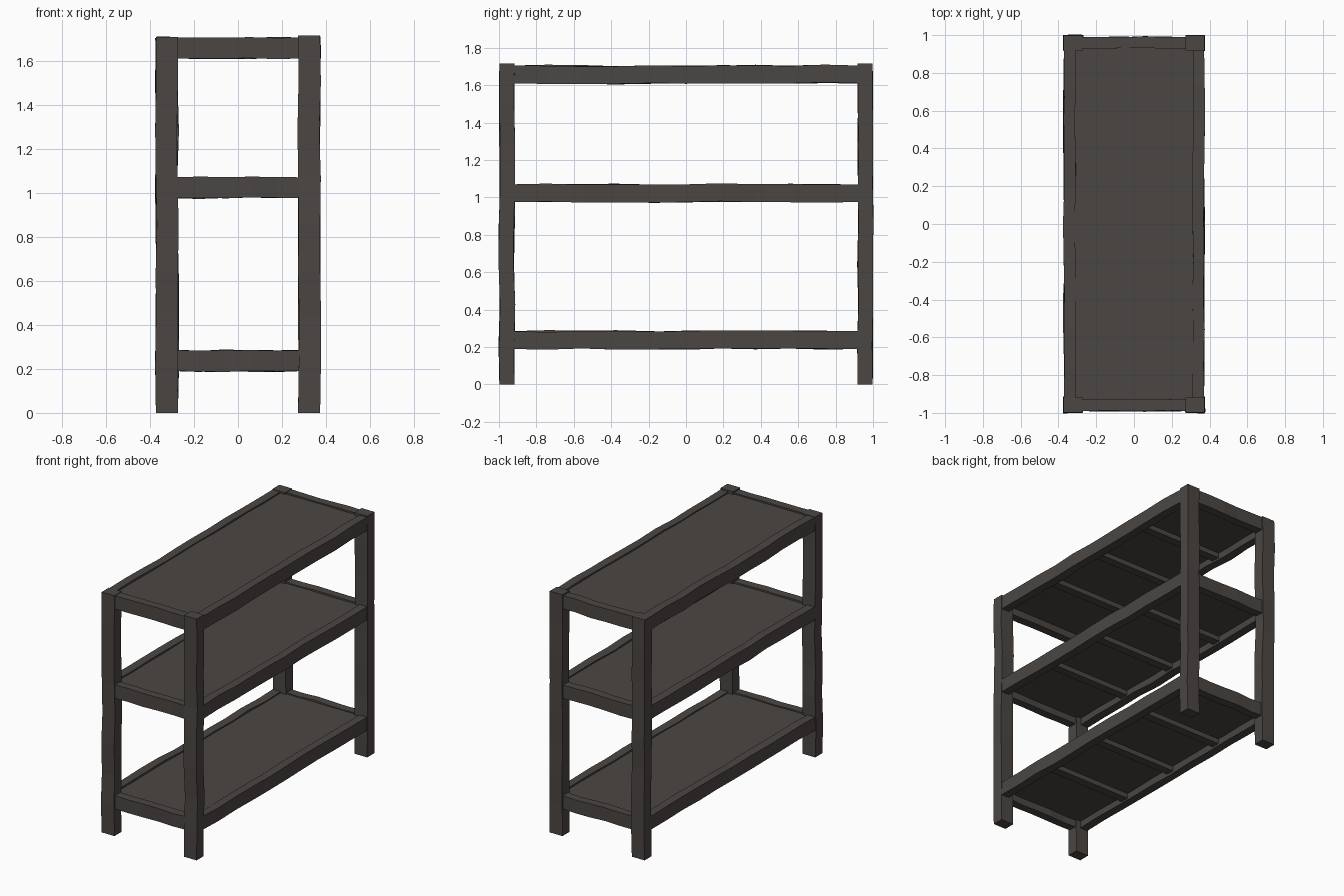
import bpy, bmesh, random
from mathutils import Vector

if "Cube" in bpy.data.objects:
    bpy.data.objects.remove(bpy.data.objects["Cube"])

random.seed(4)

wood = bpy.data.materials.new("dark grey brown wood")
wood.diffuse_color = (0.07, 0.061, 0.056, 1)
wood.use_nodes = True
wood.node_tree.nodes["Principled BSDF"].inputs["Base Color"].default_value = wood.diffuse_color


def beam(name, lo, hi, cuts=0, wobble=0.0):
    """Box from lo to hi, cut along its longest axis, inner rings nudged for a rough hewn look."""
    lo, hi = Vector(lo), Vector(hi)
    size = hi - lo
    axis = max(range(3), key=lambda i: size[i])
    bm = bmesh.new()
    bmesh.ops.create_cube(bm, size=1)
    for v in bm.verts:
        v.co = Vector(((lo + hi)[i] / 2 + v.co[i] * size[i] for i in range(3)))
    if cuts:
        edges = [e for e in bm.edges
                 if abs((e.verts[0].co - e.verts[1].co)[axis]) > 1e-4]
        bmesh.ops.subdivide_edges(bm, edges=edges, cuts=cuts)
        shifts = {}
        for v in bm.verts:
            t = round((v.co[axis] - lo[axis]) / size[axis], 3)
            if 0.01 < t < 0.99:
                if t not in shifts:
                    shifts[t] = [random.uniform(-wobble, wobble) for _ in range(3)]
                for i in range(3):
                    if i != axis:
                        v.co[i] += shifts[t][i] + random.uniform(-wobble, wobble) * 0.4
    bmesh.ops.recalc_face_normals(bm, faces=bm.faces)
    me = bpy.data.meshes.new(name)
    bm.to_mesh(me)
    bm.free()
    me.materials.append(wood)
    ob = bpy.data.objects.new(name, me)
    bpy.context.collection.objects.link(ob)
    return ob


# Four corner posts
for sx, xn in ((-1, "left"), (1, "right")):
    for sy, yn in ((-1, "front"), (1, "back")):
        x, y = sx * 0.323, sy * 0.958
        top = 1.715 if (sx > 0) else 1.708
        beam(f"{yn}_{xn}_post", (x - 0.05, y - 0.04, 0), (x + 0.05, y + 0.04, top), 7, 0.004)

# Three shelves: frame rails, recessed panel, cross battens underneath
for label, bottom in (("lower", 0.19), ("middle", 0.975), ("upper", 1.61)):
    top = bottom + 0.095
    for s, n in ((-1, "left"), (1, "right")):
        x = s * 0.341
        beam(f"{label}_{n}_rail", (x - 0.03, -0.93, bottom), (x + 0.03, 0.93, top), 9, 0.0045)
    for s, n in ((-1, "front"), (1, "back")):
        y = s * 0.96
        beam(f"{label}_{n}_rail", (-0.29, y - 0.03, bottom), (0.29, y + 0.03, top), 4, 0.004)
    beam(f"{label}_shelf_panel", (-0.33, -0.95, top - 0.045), (0.33, 0.95, top - 0.01))
    for i in (-1, 0, 1):
        beam(f"{label}_batten_{i + 2}", (-0.32, i * 0.47 - 0.03, bottom + 0.015),
             (0.32, i * 0.47 + 0.03, top - 0.04))
